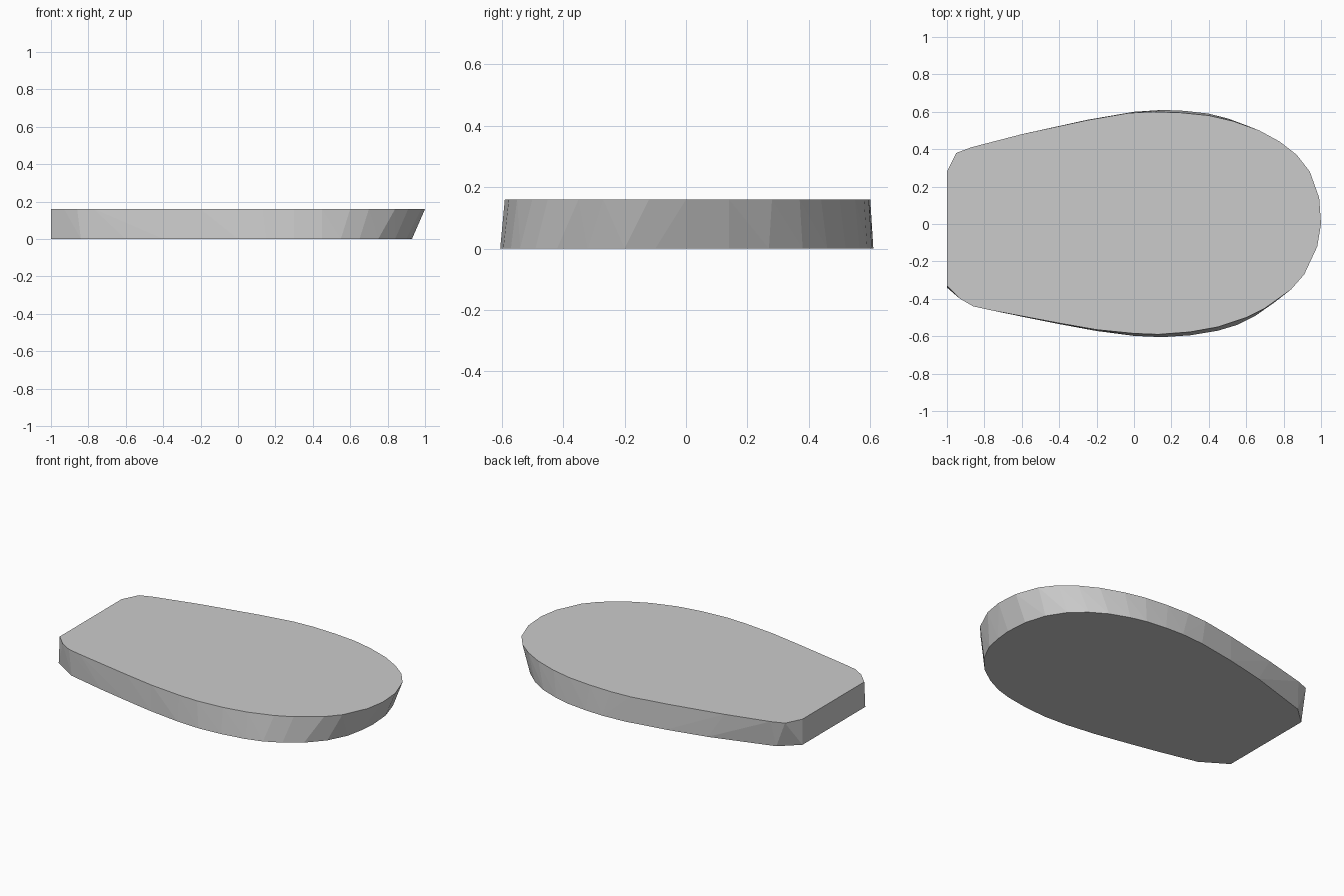
import bpy
import bmesh
import math

HEIGHT = 0.16

# Upper rim, counter-clockwise from the rounded nose
TOP = [(1, 0), (0.99, 0.14), (0.94, 0.28), (0.87, 0.37), (0.78, 0.44), (0.67, 0.50),
       (0.53, 0.55), (0.40, 0.58), (0.25, 0.595), (0.10, 0.60), (-0.03, 0.593),
       (-0.25, 0.555), (-0.60, 0.48), (-0.87, 0.41), (-0.95, 0.38), (-1, 0.28),
       (-1, -0.33), (-0.93, -0.40), (-0.86, -0.44), (-0.77, -0.46), (-0.40, -0.53),
       (-0.20, -0.565), (0, -0.585), (0.13, -0.59), (0.30, -0.577), (0.45, -0.55),
       (0.60, -0.50), (0.70, -0.45), (0.84, -0.35), (0.91, -0.27), (0.98, -0.12)]

# Lower rim, with a shorter nose and slightly wider flanks
BASE = [(0.93, 0), (0.92, 0.14), (0.88, 0.27), (0.81, 0.38), (0.72, 0.46), (0.62, 0.52),
        (0.50, 0.565), (0.40, 0.59), (0.27, 0.605), (0.15, 0.61), (0, 0.60),
        (-0.25, 0.557), (-0.50, 0.50), (-0.89, 0.38), (-1, 0.28), (-1, -0.34),
        (-0.84, -0.44), (-0.60, -0.495), (-0.40, -0.535), (-0.20, -0.572), (0, -0.598),
        (0.15, -0.605), (0.30, -0.595), (0.45, -0.57), (0.55, -0.54), (0.65, -0.49),
        (0.75, -0.42), (0.84, -0.32), (0.90, -0.20), (0.92, -0.10)]

# Slab: skin both rims with flat facets, then merge each cap into one face
bm = bmesh.new()
for outline, z in ((TOP, HEIGHT), (BASE, 0)):
    for x, y in outline:
        bm.verts.new((x, y, z))
hull = bmesh.ops.convex_hull(bm, input=bm.verts[:])
loose = [v for v in bm.verts if not v.link_faces]
bmesh.ops.delete(bm, geom=loose, context='VERTS')
bmesh.ops.dissolve_limit(bm, angle_limit=math.radians(0.5),
                         verts=bm.verts[:], edges=bm.edges[:])
bmesh.ops.recalc_face_normals(bm, faces=bm.faces[:])

mesh = bpy.data.meshes.new("slab")
bm.to_mesh(mesh)
bm.free()
slab = bpy.data.objects.new("slab", mesh)
bpy.context.collection.objects.link(slab)

grey = bpy.data.materials.new("light grey")
grey.diffuse_color = (0.6, 0.6, 0.6, 1)
mesh.materials.append(grey)
